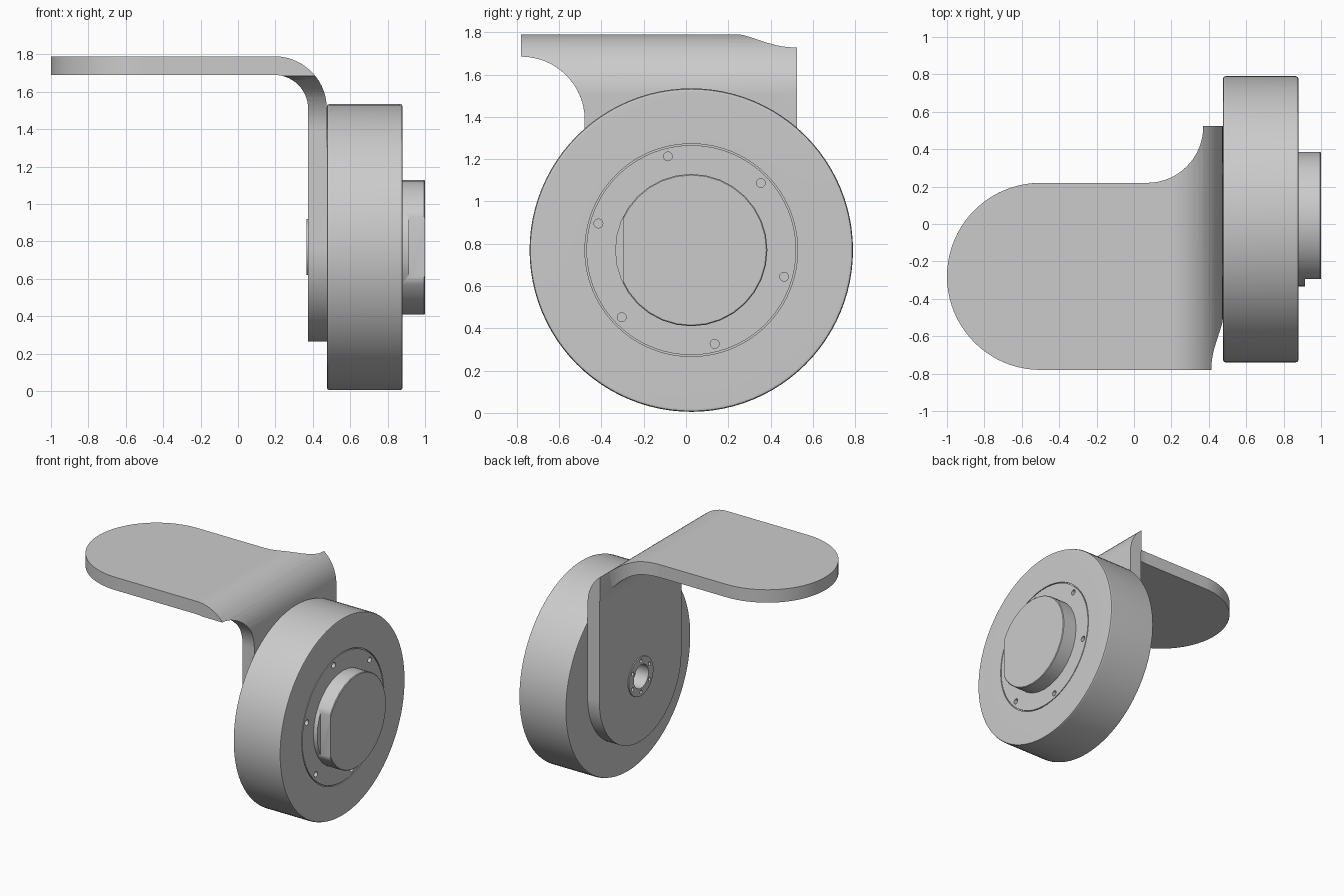
import bpy, bmesh
from math import sin, cos, pi, radians
from mathutils import Matrix, Vector

cube = bpy.data.objects.get("Cube")
if cube:
    bpy.data.objects.remove(cube, do_unlink=True)

# One metal grey for every part
grey = bpy.data.materials.new("metal_grey")
grey.use_nodes = True
grey.diffuse_color = (0.6, 0.6, 0.6, 1)
for node in grey.node_tree.nodes:
    if node.type == 'BSDF_PRINCIPLED':
        node.inputs["Base Color"].default_value = grey.diffuse_color

AXLE = Vector((0, 0.025, 0.77))  # the wheel turns about a line along x


def make(name, bm):
    bmesh.ops.recalc_face_normals(bm, faces=bm.faces)
    mesh = bpy.data.meshes.new(name)
    bm.to_mesh(mesh)
    bm.free()
    mesh.materials.append(grey)
    obj = bpy.data.objects.new(name, mesh)
    bpy.context.scene.collection.objects.link(obj)
    return obj


def arc(cx, cy, r, start, end, steps):
    angles = [radians(start + (end - start) * i / steps) for i in range(steps + 1)]
    return [(cx + r * cos(a), cy + r * sin(a)) for a in angles]


def prism(name, outline, place, depth):
    """Extrude a flat outline; place maps outline coordinates to space."""
    bm = bmesh.new()
    face = bm.faces.new([bm.verts.new(place(u, v)) for u, v in outline])
    moved = bmesh.ops.extrude_face_region(bm, geom=[face])["geom"]
    bmesh.ops.translate(bm, vec=depth,
                        verts=[g for g in moved if isinstance(g, bmesh.types.BMVert)])
    return make(name, bm)


def lathe(name, profile, steps):
    """Spin (x, radius) points around the axle."""
    bm = bmesh.new()
    verts = [bm.verts.new(AXLE + Vector((x, 0, r))) for x, r in profile]
    edges = [bm.edges.new(pair) for pair in zip(verts, verts[1:])]
    bmesh.ops.spin(bm, geom=verts + edges, cent=AXLE, axis=(1, 0, 0),
                   angle=2 * pi, steps=steps)
    bmesh.ops.remove_doubles(bm, verts=bm.verts, dist=0.0001)
    return make(name, bm)


def rods(name, count, ring, radius, x0, x1, start=0, sides=16):
    """Cylinders along x, arranged in a circle around the axle."""
    bm = bmesh.new()
    for i in range(count):
        a = radians(start) + 2 * pi * i / count
        spot = AXLE + Vector(((x0 + x1) / 2, ring * cos(a), ring * sin(a)))
        bmesh.ops.create_cone(bm, cap_ends=True, segments=sides, radius1=radius,
                              radius2=radius, depth=x1 - x0,
                              matrix=Matrix.Translation(spot) @ Matrix.Rotation(pi / 2, 4, 'Y'))
    return make(name, bm)


def bake(obj):
    graph = bpy.context.evaluated_depsgraph_get()
    mesh = bpy.data.meshes.new_from_object(obj.evaluated_get(graph))
    obj.modifiers.clear()
    obj.data = mesh


def boolean(obj, cutter, operation='DIFFERENCE'):
    mod = obj.modifiers.new("cut", 'BOOLEAN')
    mod.operation = operation
    mod.solver = 'EXACT'
    mod.object = cutter
    bake(obj)
    bpy.data.objects.remove(cutter, do_unlink=True)


def smooth(obj, angle=35):
    obj.data.polygons.foreach_set("use_smooth", [True] * len(obj.data.polygons))
    obj.data.set_sharp_from_angle(angle=radians(angle))
    mod = obj.modifiers.new("even_shading", 'WEIGHTED_NORMAL')
    mod.keep_sharp = True


# Bracket: bent strip, trimmed by its outline from above and from the side
strip = ([(-1.2, 1.69)] + arc(0.195, 1.51, 0.18, 90, 0, 14) + [(0.375, 0), (0.475, 0)]
         + arc(0.195, 1.51, 0.28, 0, 90, 14) + [(-1.2, 1.79)])
bracket = prism("bracket", strip, lambda u, v: (u, -1, v), (0, 2, 0))

from_above = (arc(-0.5, -0.28, 0.5, 90, 270, 40) + [(0.7, -0.78), (0.7, 0.7), (0.37, 0.7)]
              + arc(0.07, 0.52, 0.3, 0, -90, 16))
boolean(bracket, prism("top_trim", from_above, lambda u, v: (u, v, -1), (0, 0, 4)), 'INTERSECT')

from_side = (arc(0.023, 0.767, 0.502, 180, 360, 40) + [(0.525, 2.2), (-1, 2.2), (-1, 1.685)]
             + arc(-0.779, 1.385, 0.3, 90, 0, 16))
boolean(bracket, prism("side_trim", from_side, lambda u, v: (-2, u, v), (4, 0, 0)), 'INTERSECT')

bevel = bracket.modifiers.new("soft_edges", 'BEVEL')
bevel.width = 0.012
bevel.segments = 2
bevel.limit_method = 'ANGLE'
bevel.angle_limit = radians(40)
bake(bracket)
boolean(bracket, rods("bore", 1, 0, 0.14, 0.3, 0.6, sides=48))
smooth(bracket)

# Bushing set into the bracket, with a ring of small bolt holes
bushing = lathe("bushing", [(0.367, 0.09), (0.367, 0.15), (0.376, 0.15), (0.376, 0.14),
                            (0.474, 0.14), (0.474, 0.09), (0.367, 0.09)], 48)
boolean(bushing, rods("bushing_holes", 6, 0.12, 0.014, 0.3, 0.4, start=30))
smooth(bushing)

# Wheel with softened rims and a thin groove around the hub
wheel = lathe("wheel", [(0.475, 0), (0.475, 0.75), (0.479, 0.761), (0.49, 0.765),
                        (0.865, 0.765), (0.876, 0.761), (0.88, 0.75), (0.88, 0.503),
                        (0.87, 0.503), (0.87, 0.496), (0.88, 0.496), (0.88, 0)], 96)
boolean(wheel, rods("wheel_holes", 6, 0.457, 0.021, 0.84, 0.95, start=44))
smooth(wheel)

# Hub cap with one flat side
hub_cap = lathe("hub_cap", [(0.87, 0), (0.87, 0.36), (0.995, 0.36), (1, 0.355), (1, 0)], 32)
flat = [(0.913, -0.6), (1.2, -0.6), (1.2, -0.295), (0.913, -0.295)]
boolean(hub_cap, prism("flat_trim", flat, lambda u, v: (u, v, 0.2), (0, 0, 1.2)))
smooth(hub_cap)
